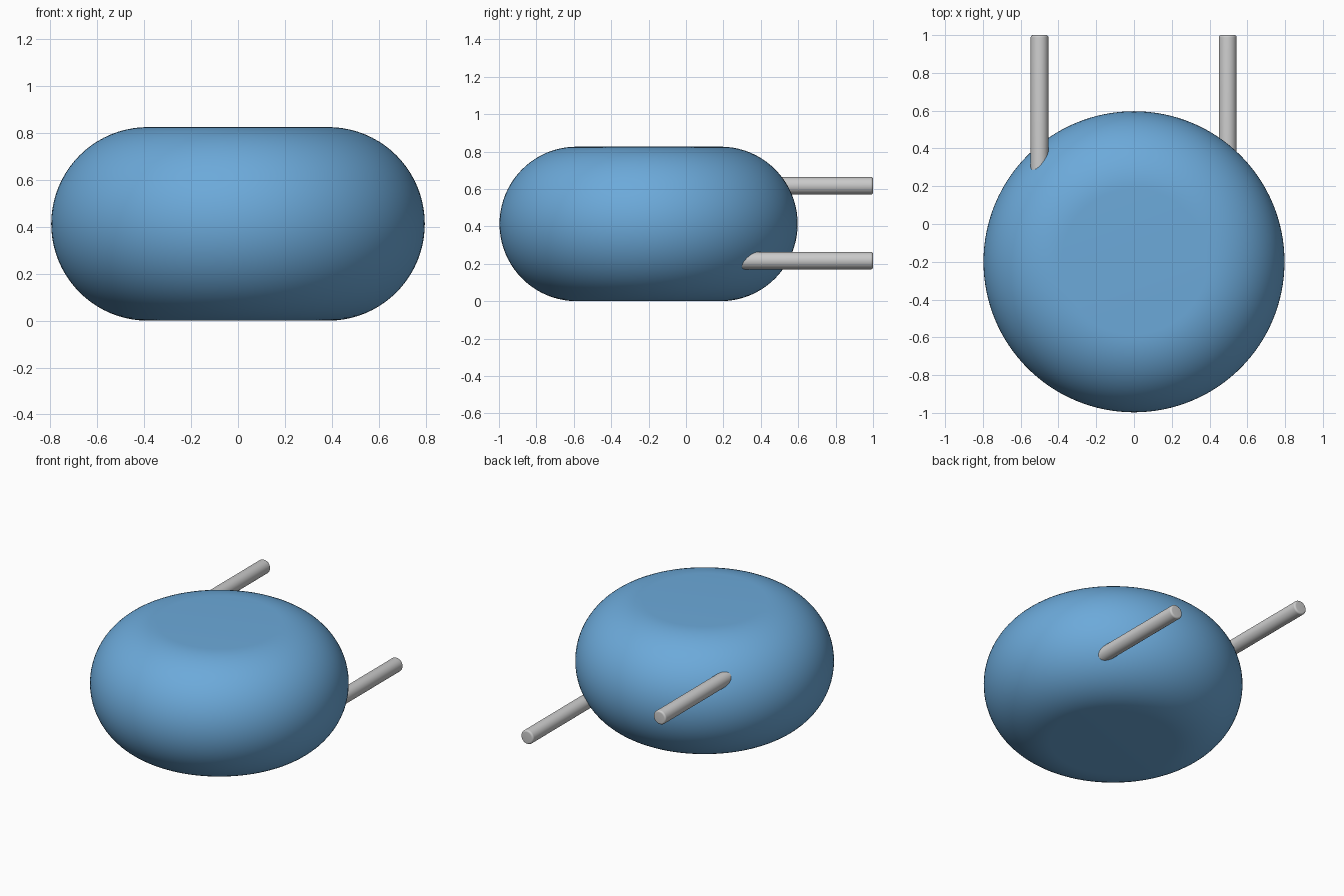
import bpy, bmesh, math
from mathutils import Matrix, Vector

if "Cube" in bpy.data.objects:
    bpy.data.objects.remove(bpy.data.objects["Cube"])

HEIGHT, FLAT, RADIUS, CENTRE_Y = 0.826, 0.385, 0.797, -0.2


def add_object(name, bm):
    bmesh.ops.recalc_face_normals(bm, faces=bm.faces)
    mesh = bpy.data.meshes.new(name)
    bm.to_mesh(mesh)
    bm.free()
    obj = bpy.data.objects.new(name, mesh)
    bpy.context.collection.objects.link(obj)
    bpy.context.view_layer.objects.active = obj
    obj.select_set(True)
    bpy.ops.object.shade_smooth_by_angle(angle=math.radians(35))
    obj.select_set(False)
    return obj


def lathe(name, profile, matrix, steps):
    # spin an (r, z) profile about z, then place it
    bm = bmesh.new()
    verts = [bm.verts.new((r, 0, z)) for r, z in profile]
    edges = [bm.edges.new(pair) for pair in zip(verts, verts[1:])]
    bmesh.ops.spin(bm, geom=verts + edges, axis=(0, 0, 1), cent=(0, 0, 0),
                   angle=2 * math.pi, steps=steps, use_duplicate=False)
    bmesh.ops.remove_doubles(bm, verts=bm.verts, dist=1e-5)
    bm.transform(matrix)
    return add_object(name, bm)


# rounded disc body with flat top and bottom
half = HEIGHT / 2
arc = [math.radians(-90 + 180 * i / 40) for i in range(41)]
profile = [(0, 0)]
profile += [(FLAT + (RADIUS - FLAT) * math.cos(a), half + half * math.sin(a)) for a in arc]
profile += [(0, HEIGHT)]
body = lathe("body", profile, Matrix.Translation((0, CENTRE_Y, 0)), 128)
blue = bpy.data.materials.new("blue")
blue.diffuse_color = (0.15, 0.4, 0.7, 1)
blue.use_nodes = True
blue.node_tree.nodes["Principled BSDF"].inputs["Base Color"].default_value = blue.diffuse_color
body.data.materials.append(blue)

# two pins running back out of the body, ends softly rounded
R, BEVEL, START, END = 0.047, 0.012, 0.1, 1.0
length = END - START
tip = [math.radians(15 * i) for i in range(7)]
pin = [(0, 0), (R, 0)]
pin += [(R - BEVEL + BEVEL * math.cos(a), length - BEVEL + BEVEL * math.sin(a)) for a in tip]
pin += [(0, length)]
for name, x, z in (("upper_pin", -0.5, 0.617), ("lower_pin", 0.496, 0.217)):
    place = Matrix.Translation((x, START, z)) @ Matrix.Rotation(math.radians(-90), 4, 'X')
    lathe(name, pin, place, 32)
